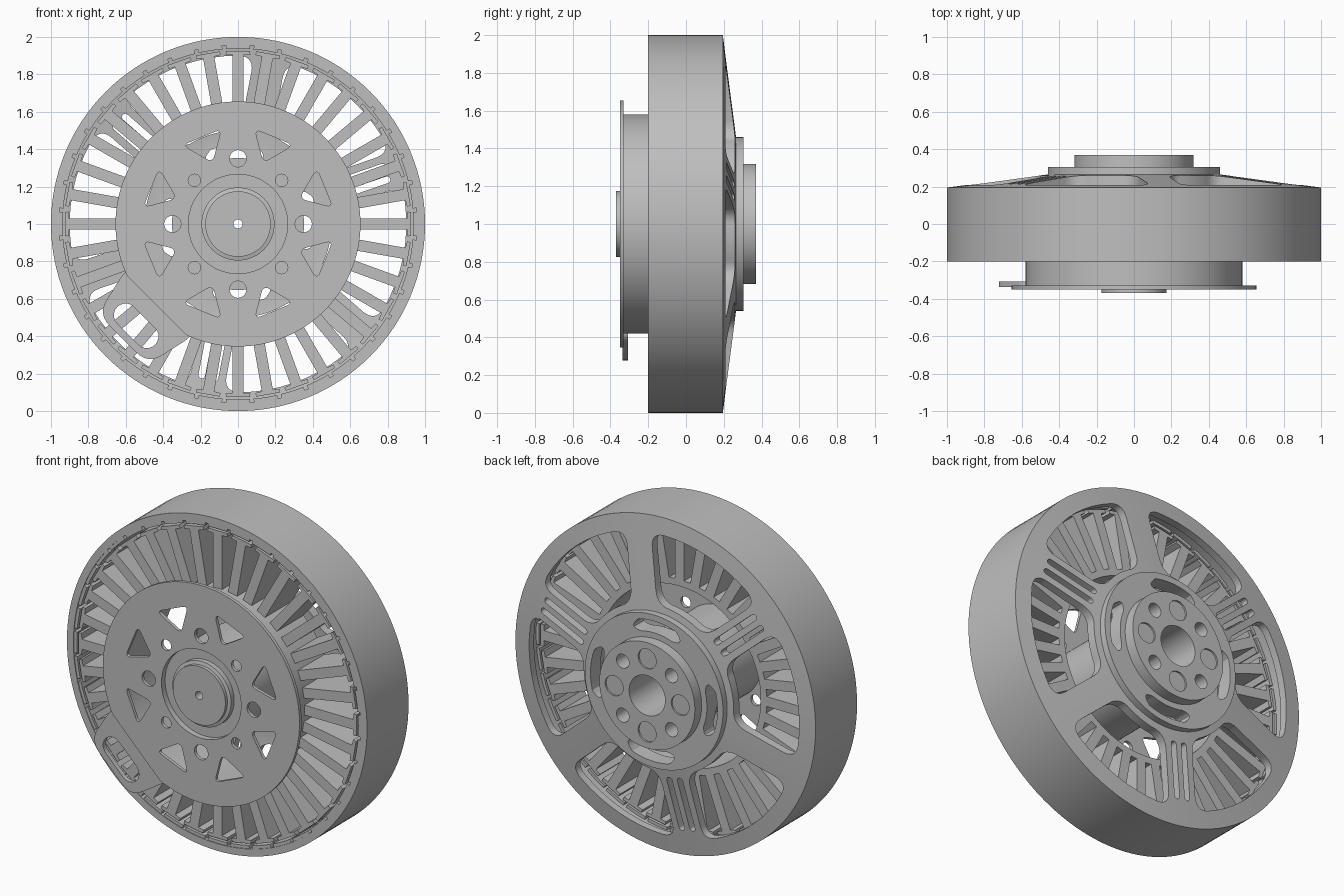
import bpy, bmesh, math
from math import cos, sin, pi, radians
from mathutils import Vector

old = bpy.data.objects.get("Cube")
if old:
    bpy.data.objects.remove(old, do_unlink=True)

metal = bpy.data.materials.new("plain grey metal")
metal.use_nodes = True
GREY = (0.52, 0.52, 0.52, 1)
metal.diffuse_color = GREY
metal.node_tree.nodes["Principled BSDF"].inputs["Base Color"].default_value = GREY


# --- helpers: the wheel axis runs along y through z = 1 ---
def finish(name, bm):
    bmesh.ops.recalc_face_normals(bm, faces=bm.faces)
    mesh = bpy.data.meshes.new(name)
    bm.to_mesh(mesh)
    bm.free()
    mesh.materials.append(metal)
    obj = bpy.data.objects.new(name, mesh)
    bpy.context.collection.objects.link(obj)
    return obj


def activate(obj):
    bpy.ops.object.select_all(action='DESELECT')
    obj.select_set(True)
    bpy.context.view_layer.objects.active = obj


def lathe(name, profile, n=128):
    """Closed (radius, y) profile turned around the axis."""
    bm = bmesh.new()
    rings = [[bm.verts.new((r * cos(2 * pi * i / n), y, 1 + r * sin(2 * pi * i / n)))
              for r, y in profile] for i in range(n)]
    m = len(profile)
    for i in range(n):
        a, b = rings[i], rings[(i + 1) % n]
        for j in range(m):
            k = (j + 1) % m
            bm.faces.new((a[j], a[k], b[k], b[j]))
    return finish(name, bm)


def prism(bm, pts, y0, y1, angle=0):
    """Extrude a 2D (radial, tangential) outline, turned by an angle in degrees."""
    c, s = cos(radians(angle)), sin(radians(angle))
    lo, hi = [[bm.verts.new((u * c - v * s, y, 1 + u * s + v * c)) for u, v in pts]
              for y in (y0, y1)]
    bm.faces.new(lo)
    bm.faces.new(hi)
    for i in range(len(pts)):
        j = (i + 1) % len(pts)
        bm.faces.new((lo[i], lo[j], hi[j], hi[i]))


def bend(s, p, e, steps=7):
    """Curve from s to e that rounds off the corner p."""
    s, p, e = Vector(s), Vector(p), Vector(e)
    ts = [k / steps for k in range(steps + 1)]
    return [s * (1 - t) ** 2 + p * 2 * t * (1 - t) + e * t * t for t in ts]


def rounded(pts, size):
    out = []
    for i, p in enumerate(pts):
        p, a, b = Vector(p), Vector(pts[i - 1]), Vector(pts[(i + 1) % len(pts)])
        out += bend(p + (a - p).normalized() * size, p, p + (b - p).normalized() * size)
    return out


def circle(u, v, r, n=24):
    return [(u + r * cos(2 * pi * i / n), v + r * sin(2 * pi * i / n)) for i in range(n)]


def capsule(u0, v0, u1, v1, r, n=10):
    d = math.atan2(v1 - v0, u1 - u0)
    ends = [(u1, v1, d - pi / 2), (u0, v0, d + pi / 2)]
    return [(u + r * cos(s + pi * i / n), v + r * sin(s + pi * i / n))
            for u, v, s in ends for i in range(n + 1)]


def polar(r, deg):
    return (r * cos(radians(deg)), r * sin(radians(deg)))


def arc(r, a0, a1, n=8):
    return [polar(r, a0 + (a1 - a0) * i / n) for i in range(n + 1)]


def window(r0, r1, w0, w1, c):
    """Rounded opening between two spokes 60 degrees apart."""
    def near(r):
        return math.degrees(math.asin(w0 / r))

    def far(r):
        return 60 - math.degrees(math.asin(w1 / r))

    t1, t0 = math.degrees(c / r1), math.degrees(c / r0)
    a, b, d, e = near(r1) + t1, far(r1) - t1, far(r0) - t0, near(r0) + t0
    return (bend(polar(r1 - c, near(r1 - c)), polar(r1, near(r1)), polar(r1, a))
            + arc(r1, a, b)[1:-1]
            + bend(polar(r1, b), polar(r1, far(r1)), polar(r1 - c, far(r1 - c)))
            + bend(polar(r0 + c, far(r0 + c)), polar(r0, far(r0)), polar(r0, d))
            + arc(r0, d, e)[1:-1]
            + bend(polar(r0, e), polar(r0, near(r0)), polar(r0 + c, near(r0 + c))))


def cut(obj, cutter_bm):
    cutter = finish("cutter", cutter_bm)
    cutter.hide_render = True
    mod = obj.modifiers.new("cut", 'BOOLEAN')
    mod.operation = 'DIFFERENCE'
    mod.solver = 'EXACT'
    mod.object = cutter
    activate(obj)
    bpy.ops.object.modifier_apply(modifier=mod.name)
    bpy.data.objects.remove(cutter, do_unlink=True)


# --- rotor: rim, conical spoked cover and rear hub ---
rotor = lathe("rotor_shell", [
    (1, -0.2), (1, 0.195), (0.46, 0.265), (0.46, 0.305), (0.318, 0.305), (0.318, 0.37),
    (0.12, 0.37), (0.12, 0.21), (0.46, 0.21), (0.957, 0.155), (0.957, -0.2)])
bm = bmesh.new()
SOLID, SLOTTED = 0.085, 0.095        # spoke half widths
for i in range(6):
    start = 79 + 60 * i
    w0, w1 = (SLOTTED, SOLID) if i % 2 else (SOLID, SLOTTED)
    prism(bm, window(0.5, 0.9, w0, w1, 0.085), 0, 0.5, start)
    if i % 2:                         # twin slots in every other spoke
        for v in (-0.036, 0.036):
            prism(bm, capsule(0.54, v, 0.83, v, 0.018), 0, 0.5, start)
slot = (arc(0.423, -17, 17) + bend(polar(0.423, 17), polar(0.388, 30), polar(0.353, 17))[1:-1]
        + arc(0.353, 17, -17) + bend(polar(0.353, -17), polar(0.388, -30), polar(0.423, -17))[1:-1])
for i in range(4):                    # flange arc slots, bolt holes, shallow seats
    prism(bm, slot, 0, 0.5, 90 * i + 3)
    prism(bm, circle(0.23, 0, 0.042), 0, 0.5, 90 * i + 45)
    prism(bm, circle(0.22, 0, 0.06), 0.36, 0.5, 90 * i)
cut(rotor, bm)

# --- magnets lining the rim ---
FRONT, BACK = -0.195, 0.06            # depth of the stator and magnets
bm = bmesh.new()
for i in range(40):
    prism(bm, arc(0.958, -3.9, 3.9, 4) + arc(0.938, 3.9, -3.9, 4), FRONT, BACK, 9 * i)
finish("magnets", bm)

# --- stator: teeth with T tips, and the drum they stand on ---
half = [(0.57, 0.03), (0.904, 0.03), (0.906, 0.066), (0.926, 0.064)]
tooth = half + [(u, -v) for u, v in reversed(half)]
bm = bmesh.new()
for i in range(36):
    prism(bm, tooth, FRONT, BACK, 10 * i)
finish("stator_teeth", bm)
lathe("stator_drum", [(0.54, -0.335), (0.58, -0.335), (0.58, BACK), (0.54, BACK)])

# --- front plate with lightening holes and one flat edge at the tab ---
plate = lathe("front_plate", [(0.265, -0.35), (0.655, -0.35), (0.655, -0.33), (0.265, -0.33)])
bm = bmesh.new()
triangle = rounded([polar(0.515, -12.5), polar(0.515, 12.5), polar(0.355, 0)], 0.04)
for i in range(4):
    for a in (22.5, 67.5):
        prism(bm, triangle, -0.5, -0.2, 90 * i + a)
    prism(bm, circle(0.35, 0, 0.045), -0.5, -0.2, 90 * i)
    prism(bm, circle(0.33, 0, 0.033), -0.5, -0.2, 90 * i + 45)
prism(bm, [(0.615, -0.5), (0.8, -0.5), (0.8, 0.5), (0.615, 0.5)], -0.5, -0.2, 225)
cut(plate, bm)

# --- cable tab with its oblong opening ---
outline = rounded([(0.56, -0.26), (0.87, -0.19), (0.87, 0.19), (0.56, 0.26)], 0.09)
bm = bmesh.new()
prism(bm, outline, -0.336, -0.308, 225)
tab = finish("cable_tab", bm)
bm = bmesh.new()
prism(bm, capsule(0.77, -0.08, 0.77, 0.08, 0.063), -0.5, -0.2, 225)
cut(tab, bm)

# --- bearing seat, shaft and front cap ---
lathe("bearing_seat", [(0.17, -0.315), (0.265, -0.315), (0.265, -0.335), (0.275, -0.335),
                       (0.275, 0.05), (0.17, 0.05)])
lathe("shaft_tube", [(0.12, -0.34), (0.17, -0.34), (0.17, 0.22), (0.12, 0.22)])
lathe("front_cap", [(0.024, -0.37), (0.175, -0.37), (0.175, -0.35), (0.195, -0.345),
                    (0.195, -0.3), (0.024, -0.3)])

# --- smooth the round surfaces, keep the edges sharp ---
for obj in list(bpy.context.collection.objects):
    if obj.type == 'MESH' and metal.name in obj.data.materials:
        activate(obj)
        bpy.ops.object.shade_smooth_by_angle(angle=radians(25))
